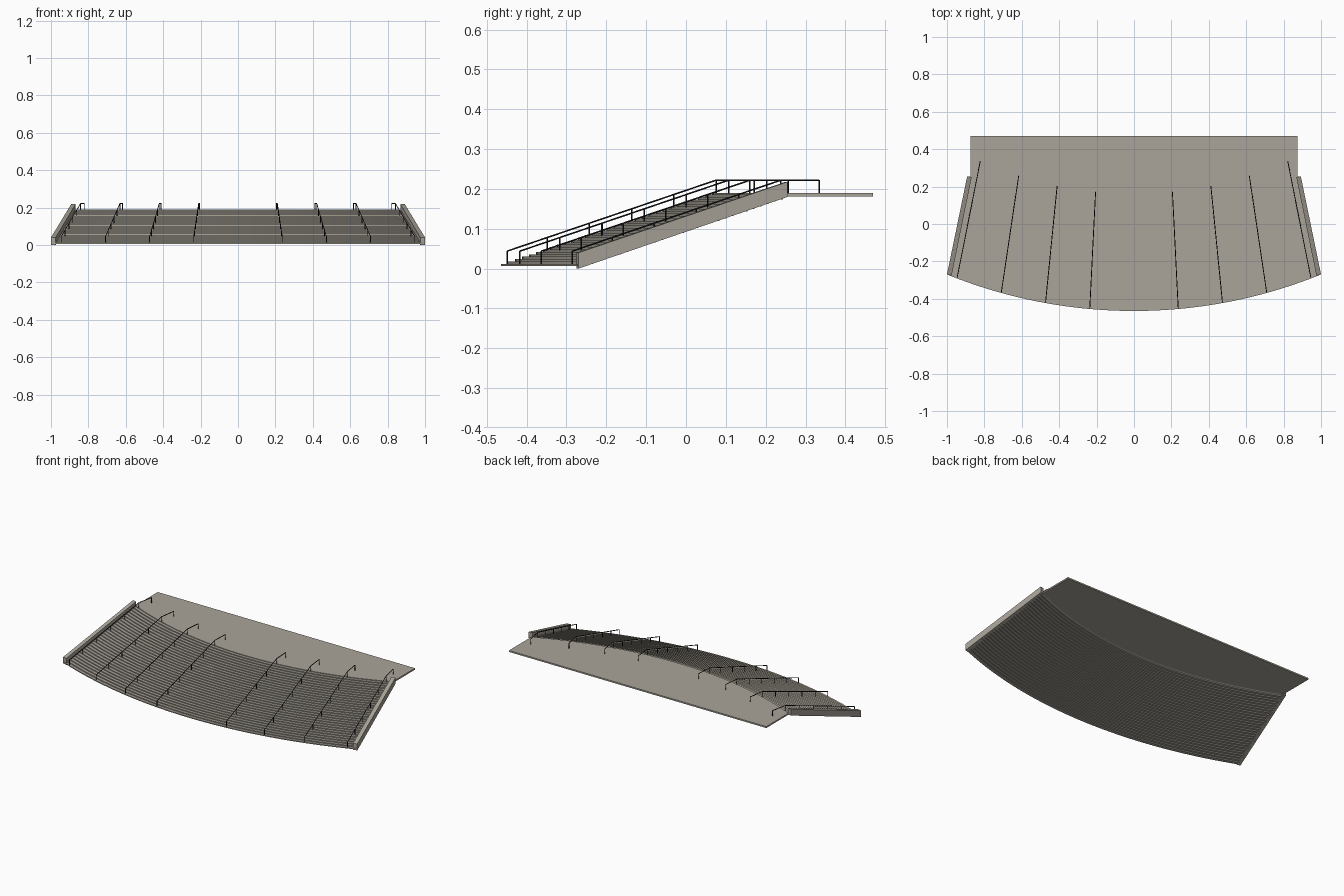
import bpy, bmesh, math
from mathutils import Vector

if "Cube" in bpy.data.objects:
    bpy.data.objects.remove(bpy.data.objects["Cube"])

STEPS = 30
RISE = 0.006
BASE = 0.006


def material(name, rgb):
    m = bpy.data.materials.new(name)
    m.diffuse_color = (*rgb, 1)
    m.use_nodes = True
    m.node_tree.nodes["Principled BSDF"].inputs["Base Color"].default_value = m.diffuse_color
    return m


stone = material("warm grey stone", (0.40, 0.37, 0.32))
metal = material("black metal", (0.012, 0.012, 0.012))


def plan(u, t):
    """Plan position: u runs -1..1 across the stair, t runs 0..1 up the flight."""
    x = u * (0.99 - 0.11 * t)
    r = 2.66 - 0.53 * t
    return x, 2.195 - math.sqrt(r * r - x * x)


def loft(name, rings, mat):
    """Skin a row of closed sections and cap both ends."""
    bm = bmesh.new()
    rows = [[bm.verts.new(p) for p in ring] for ring in rings]
    n = len(rows[0])
    for a, b in zip(rows, rows[1:]):
        for i in range(n):
            j = (i + 1) % n
            bm.faces.new((a[i], a[j], b[j], b[i]))
    bm.faces.new(rows[0])
    bm.faces.new(rows[-1][::-1])
    bmesh.ops.recalc_face_normals(bm, faces=bm.faces[:])
    me = bpy.data.meshes.new(name)
    bm.to_mesh(me)
    bm.free()
    me.materials.append(mat)
    ob = bpy.data.objects.new(name, me)
    bpy.context.collection.objects.link(ob)
    return ob


# Curved flight: sawtooth section, stepped underneath as well
section = []
for i in range(STEPS):
    section += [(i / STEPS, BASE + i * RISE), (i / STEPS, BASE + (i + 1) * RISE)]
section.append((1.0, BASE + STEPS * RISE))
under = [(1.0, BASE + (STEPS - 1) * RISE)]
for i in reversed(range(STEPS - 1)):
    t = (i + 1.3) / STEPS
    under += [(t, BASE + (i + 1) * RISE), (t, BASE + i * RISE)]
section += under[1:]

SEG = 48
stations = [-1 + 2 * k / SEG for k in range(SEG + 1)]
loft("curved_steps", [[(*plan(u, t), z) for t, z in section] for u in stations], stone)

# Upper landing: straight back, curved front edge
rings = []
for u in stations:
    x, y = plan(u * 0.875 / 0.88, 1.0)
    rings.append([(x, y, 0.181), (x, 0.47, 0.181), (x, 0.47, 0.19), (x, y, 0.19)])
loft("upper_landing", rings, stone)

# Sloping side walls
for side, s in (("left", -1), ("right", 1)):
    lower = [(s * 0.975, -0.275, 0.0), (s * 1.0, -0.27, 0.0),
             (s * 1.0, -0.27, 0.04), (s * 0.975, -0.275, 0.04)]
    upper = [(s * 0.868, 0.25, 0.18), (s * 0.892, 0.255, 0.18),
             (s * 0.892, 0.255, 0.218), (s * 0.868, 0.25, 0.218)]
    loft(side + "_side_wall", [lower, upper], stone)


# Handrails: sloping rail, level end over the landing, evenly spaced posts
def floor_z(t):
    return 0.19 if t >= 1 else BASE + (math.floor(t * STEPS + 1e-6) + 1) * RISE


def rail_z(t):
    return 0.042 + 0.180 * min(t, 1.0)


def handrail(name, u):
    cu = bpy.data.curves.new(name, 'CURVE')
    cu.dimensions = '3D'
    cu.bevel_depth = 0.0022
    cu.bevel_resolution = 1
    cu.use_fill_caps = True

    def line(points):
        sp = cu.splines.new('POLY')
        sp.points.add(len(points) - 1)
        for p, co in zip(sp.points, points):
            p.co = (*co, 1)

    stops = [0.01, 0.2, 0.4, 0.6, 0.8, 1.0, 1.18]
    line([Vector((*plan(u, t), rail_z(t))) for t in stops])
    for t in stops:
        x, y = plan(u, t)
        line([(x, y, floor_z(t) - 0.002), (x, y, rail_z(t))])
    cu.materials.append(metal)
    bpy.context.collection.objects.link(bpy.data.objects.new(name, cu))


for k in range(1, 5):
    for side, s in (("left", -1), ("right", 1)):
        handrail(f"{side}_handrail_{k}", s * k * 0.239)
